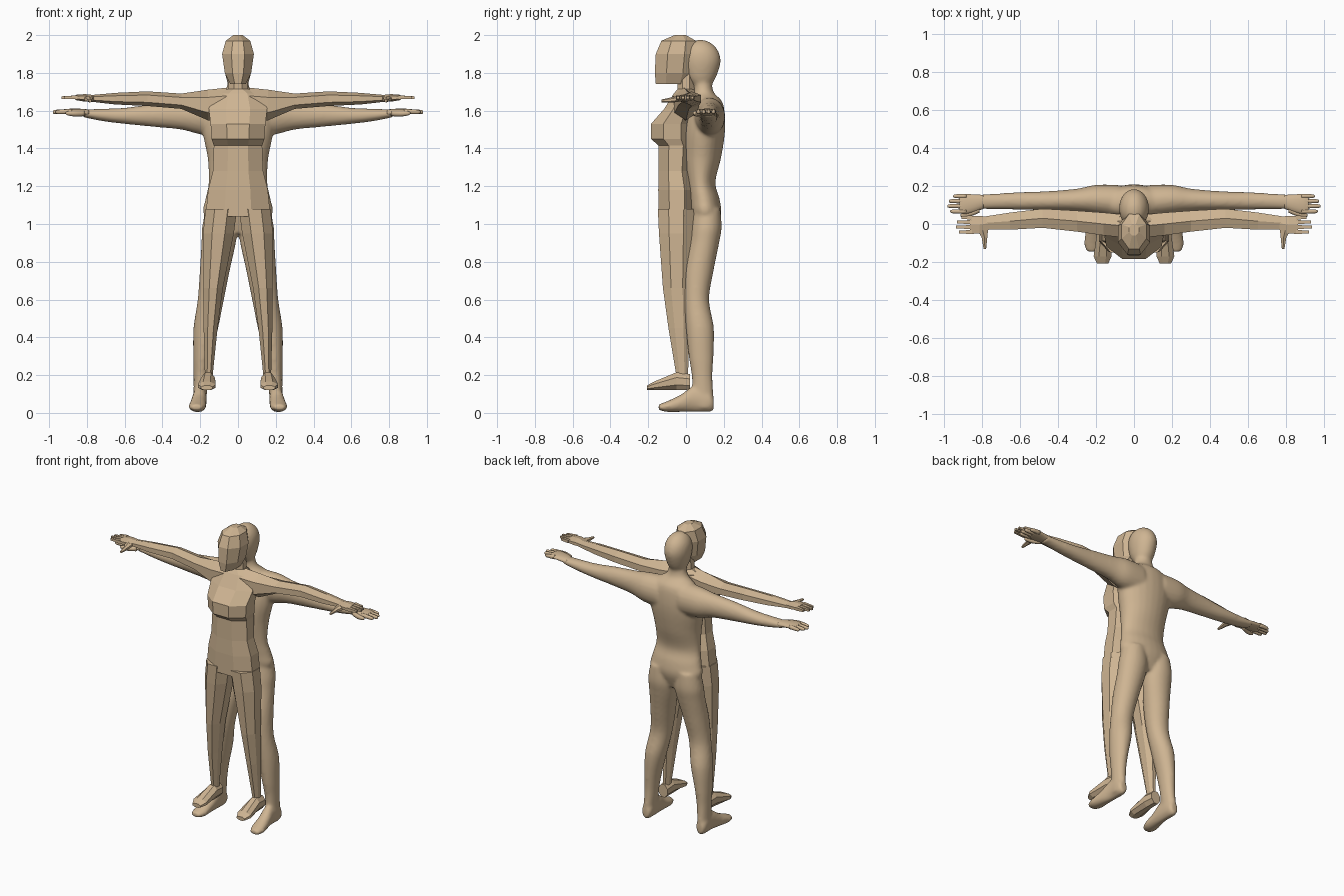
import bpy, bmesh, math

skin = bpy.data.materials.new("tan_skin")
skin.diffuse_color = (0.62, 0.46, 0.29, 1)
AXES = {"x": (0, 1, 2), "y": (1, 0, 2), "z": (2, 0, 1)}  # path, width, depth


def spline(secs, steps):
    """Catmull-Rom interpolation between cross-sections."""
    if steps == 1:
        return secs
    out = []
    for i in range(len(secs) - 1):
        p0, p1 = secs[max(i - 1, 0)], secs[i]
        p2, p3 = secs[i + 1], secs[min(i + 2, len(secs) - 1)]
        for s in range(steps):
            t = s / steps
            out.append([0.5 * (2 * b + (c - a) * t + (2 * a - 5 * b + 4 * c - d) * t * t
                               + (3 * b - a - 3 * c + d) * t ** 3)
                        for a, b, c, d in zip(p0, p1, p2, p3)])
    return out + [secs[-1]]


def loft(bm, axis, secs, n, steps=1, mirror=False):
    """Sections are (position, width min, width max, depth min, depth max)."""
    ia, iu, iv = AXES[axis]
    for side in ((1, -1) if mirror else (1,)):
        rings = []
        for p, u0, u1, v0, v1 in spline(secs, steps):
            ring = []
            for k in range(n):
                a = 2 * math.pi * (k + 0.5) / n
                r = 0.5 / math.cos(math.pi / n)
                co = [0, 0, 0]
                co[ia] = p
                co[iu] = (u0 + u1) / 2 + (u1 - u0) * r * math.cos(a)
                co[iv] = (v0 + v1) / 2 + (v1 - v0) * r * math.sin(a)
                co[0] *= side
                ring.append(bm.verts.new(co))
            rings.append(ring)
        for a, b in zip(rings, rings[1:]):
            for k in range(n):
                j = (k + 1) % n
                bm.faces.new((a[k], a[j], b[j], b[k]))
        bm.faces.new(rings[0])
        bm.faces.new(rings[-1])


def finish(name, bm, smooth=False):
    bmesh.ops.recalc_face_normals(bm, faces=bm.faces)
    me = bpy.data.meshes.new(name)
    bm.to_mesh(me)
    bm.free()
    me.materials.append(skin)
    ob = bpy.data.objects.new(name, me)
    bpy.context.collection.objects.link(ob)
    for p in me.polygons:
        p.use_smooth = smooth
    return ob


def part(name, axis, secs, n, mirror=False):
    bm = bmesh.new()
    loft(bm, axis, secs, n, 1, mirror)
    return finish(name, bm)


# Rear smooth figure: torso, head, arms, legs and feet fused into one skin
bm = bmesh.new()
loft(bm, "z", [(0.95, -.08, .08, .05, .15), (1.05, -.18, .18, .02, .185),
               (1.13, -.172, .172, .01, .178), (1.22, -.155, .155, 0, .155),
               (1.35, -.16, .16, -.02, .185), (1.48, -.185, .185, -.02, .205),
               (1.58, -.185, .185, 0, .205), (1.65, -.14, .14, .03, .19),
               (1.70, -.07, .07, .04, .145), (1.78, -.05, .05, .04, .135)], 24, 5)
loft(bm, "z", [(1.73, -.045, .045, .04, .13), (1.78, -.065, .065, 0, .16),
               (1.86, -.078, .078, -.02, .183), (1.92, -.07, .07, -.01, .168),
               (1.96, -.042, .042, .02, .13), (1.975, -.01, .01, .06, .09)], 24, 5)
loft(bm, "x", [(.08, .03, .205, 1.46, 1.67), (.2, .05, .205, 1.475, 1.665),
               (.3, .065, .185, 1.50, 1.65), (.45, .072, .172, 1.515, 1.635),
               (.6, .075, .167, 1.53, 1.615), (.72, .078, .16, 1.545, 1.61),
               (.82, .078, .155, 1.565, 1.607)], 20, 5, True)
loft(bm, "z", [(.03, .17, .24, .05, .145), (.1, .165, .235, .035, .145),
               (.2, .155, .235, .03, .14), (.3, .14, .237, .015, .145),
               (.45, .105, .235, 0, .147), (.6, .075, .213, -.012, .122),
               (.75, .045, .202, -.012, .145), (.9, .012, .193, .015, .175),
               (.98, .005, .19, .025, .188), (1.08, .02, .17, .04, .182)], 20, 5, True)
loft(bm, "y", [(.147, .18, .225, .015, .08), (.12, .167, .238, .005, .12),
               (.04, .165, .24, .005, .14), (-.03, .168, .252, .005, .095),
               (-.1, .17, .262, .005, .062), (-.145, .19, .25, .015, .045)], 20, 5, True)
body = finish("smooth_body", bm, True)
rm = body.modifiers.new("fuse", "REMESH")
rm.mode = "VOXEL"
rm.voxel_size = 0.009
rm.use_smooth_shade = True
sm = body.modifiers.new("soften", "SMOOTH")
sm.factor = 0.5
sm.iterations = 10

# Rear figure hands
bm = bmesh.new()
loft(bm, "x", [(.79, .08, .153, 1.568, 1.606), (.84, .062, .155, 1.575, 1.61),
               (.89, .052, .158, 1.582, 1.61), (.915, .06, .152, 1.588, 1.606)], 14, 4, True)
for y, tip in ((.146, .95), (.120, .972), (.094, .98), (.066, .965)):
    loft(bm, "x", [(.88, y - .012, y + .012, 1.583, 1.609),
                   (tip - .015, y - .010, y + .010, 1.582, 1.604),
                   (tip, y - .004, y + .004, 1.589, 1.597)], 10, 3, True)
loft(bm, "x", [(.81, .06, .09, 1.572, 1.60), (.86, .04, .068, 1.57, 1.60),
               (.90, .036, .056, 1.575, 1.597), (.912, .042, .05, 1.582, 1.59)], 10, 3, True)
finish("smooth_hands", bm, True)

# Front faceted figure: torso, neck and head
part("faceted_torso", "z",
     [(1.04, -.172, .172, -.145, .05), (1.18, -.158, .158, -.147, .05),
      (1.28, -.133, .133, -.145, .03), (1.415, -.128, .128, -.145, .04),
      (1.45, -.14, .14, -.185, .04), (1.53, -.145, .145, -.185, .04),
      (1.61, -.155, .155, -.115, .05), (1.69, -.12, .12, -.065, .05),
      (1.715, -.055, .055, -.045, .04)], 8)
part("faceted_neck", "z", [(1.68, -.055, .055, -.045, .045),
                           (1.80, -.045, .045, -.045, .045)], 8)
part("faceted_head", "z",
     [(1.742, -.042, .042, -.16, .02), (1.80, -.07, .07, -.165, .045),
      (1.90, -.084, .084, -.16, .055), (1.97, -.065, .065, -.13, .052),
      (2.0, -.025, .025, -.06, .0)], 8)

# Front figure arms
part("faceted_arms", "x",
     [(.06, -.07, .05, 1.56, 1.71), (.16, -.06, .06, 1.56, 1.70),
      (.3, -.04, .07, 1.615, 1.685), (.48, -.02, .08, 1.63, 1.697),
      (.65, -.03, .06, 1.637, 1.69), (.78, -.028, .04, 1.65, 1.68)], 6, True)

# Front figure hands
bm = bmesh.new()
loft(bm, "x", [(.76, -.028, .038, 1.65, 1.68), (.81, -.05, .042, 1.65, 1.685),
               (.86, -.052, .042, 1.658, 1.682)], 6, 1, True)
for y, tip in ((.034, .905), (.010, .93), (-.016, .935), (-.042, .92)):
    loft(bm, "x", [(.85, y - .011, y + .011, 1.66, 1.681),
                   (tip, y - .007, y + .007, 1.663, 1.676)], 4, 1, True)
loft(bm, "y", [(-.02, .765, .83, 1.652, 1.68), (-.07, .77, .80, 1.645, 1.67),
               (-.13, .776, .79, 1.645, 1.658)], 6, 1, True)
finish("faceted_hands", bm)

# Front figure legs and feet
part("faceted_legs", "z",
     [(.19, .135, .175, -.05, .01), (.45, .108, .182, -.093, .02),
      (.66, .08, .182, -.122, .025), (.95, .022, .185, -.143, .04),
      (1.08, .005, .172, -.149, .045)], 8, True)
part("faceted_feet", "y",
     [(.02, .125, .19, .12, .205), (-.05, .122, .195, .12, .215),
      (-.17, .118, .212, .12, .165), (-.207, .135, .195, .12, .145)], 8, True)
